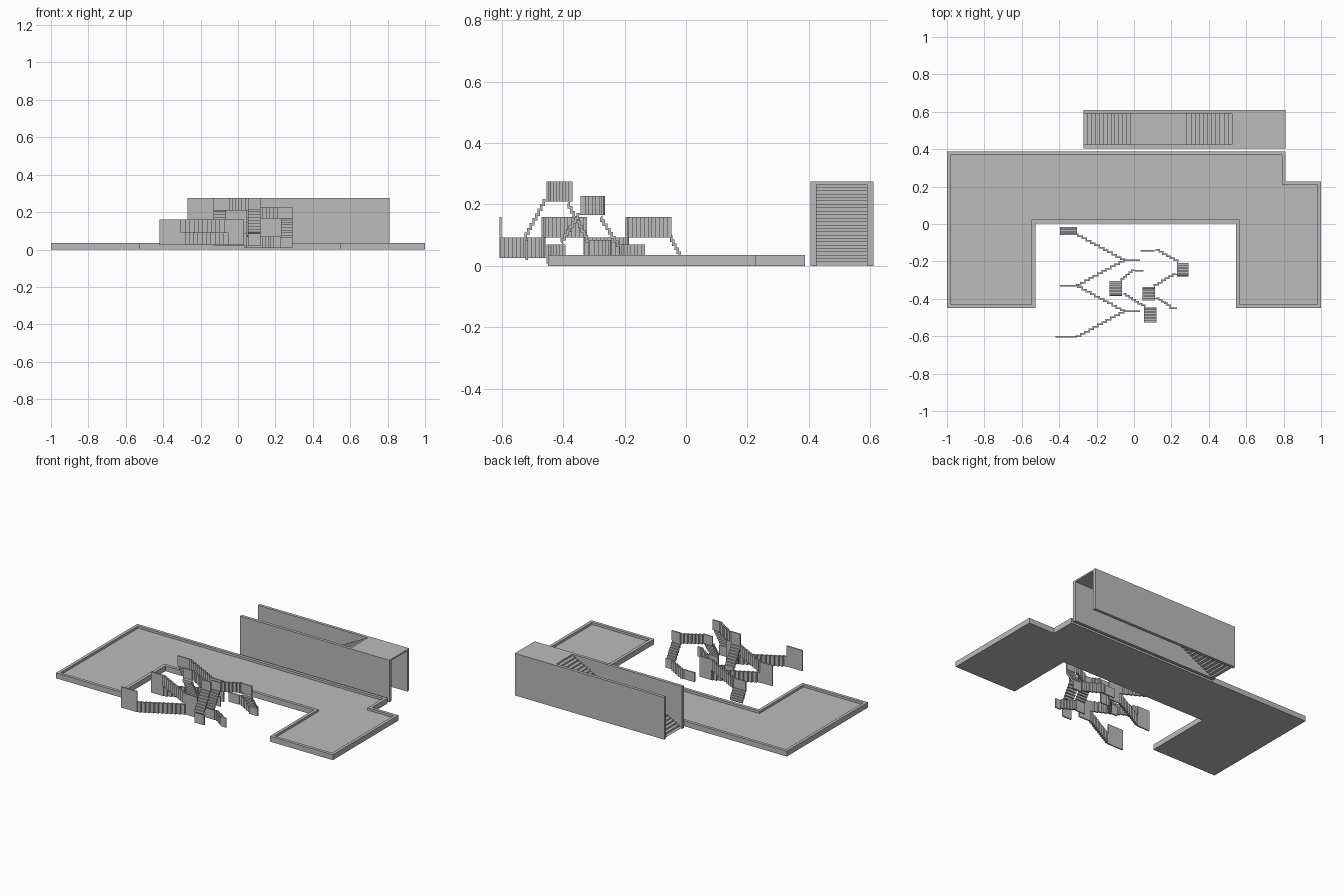
import bpy, bmesh
from mathutils import Vector

cube = bpy.data.objects.get("Cube")
if cube:
    bpy.data.objects.remove(cube, do_unlink=True)

grey = bpy.data.materials.new("plain_grey")
grey.use_nodes = True
COLOUR = (0.5, 0.5, 0.5, 1)
grey.diffuse_color = COLOUR
grey.node_tree.nodes["Principled BSDF"].inputs["Base Color"].default_value = COLOUR

T = 0.008  # thickness of stair ribbons and landings


def finish(name, bm):
    bmesh.ops.recalc_face_normals(bm, faces=bm.faces)
    mesh = bpy.data.meshes.new(name)
    bm.to_mesh(mesh)
    bm.free()
    mesh.materials.append(grey)
    obj = bpy.data.objects.new(name, mesh)
    bpy.context.collection.objects.link(obj)
    return obj


def extrude(name, outline, axis, lo, hi):
    """Prism of a 2D outline along an axis; outline uses the other two axes in order."""
    bm = bmesh.new()
    k = "xyz".index(axis)
    verts = []
    for p in outline:
        co = list(p)
        co.insert(k, lo)
        verts.append(bm.verts.new(co))
    face = bm.faces.new(verts)
    new = bmesh.ops.extrude_face_region(bm, geom=[face])["geom"]
    move = Vector((0, 0, 0))
    move[k] = hi - lo
    bmesh.ops.translate(bm, vec=move, verts=[g for g in new if isinstance(g, bmesh.types.BMVert)])
    return finish(name, bm)


def box(name, x, y, z):
    return extrude(name, [(x[0], y[0]), (x[1], y[0]), (x[1], y[1]), (x[0], y[1])], "z", *z)


def steps(a, b, n):
    """Stepped line from a to b, tread first and riser second."""
    du, dv = (b[0] - a[0]) / n, (b[1] - a[1]) / n
    pts = [a]
    for i in range(n):
        pts.append((a[0] + du * (i + 1), a[1] + dv * i))
        pts.append((a[0] + du * (i + 1), a[1] + dv * (i + 1)))
    return pts


def ribbon(name, pts, axis, lo, hi, side=1):
    """Thin stepped band following pts, extruded along an axis."""
    su = T * side * (1 if pts[-1][0] > pts[0][0] else -1)
    sv = T * side * (1 if pts[-1][1] > pts[0][1] else -1)
    back = [(u + su, v - sv) for u, v in reversed(pts)]
    return extrude(name, pts + back, axis, lo, hi)


def panel(name, x, y, z):
    """Upright landing plate facing front."""
    return box(name, x, (y - T / 2, y + T / 2), z)


# Platform with a raised rim
outline = [(-1, -0.45), (-0.527, -0.45), (-0.527, 0.003), (0.545, 0.003), (0.545, -0.45),
           (1, -0.45), (1, 0.228), (0.81, 0.228), (0.81, 0.388), (-1, 0.388)]
platform = extrude("platform", outline, "z", 0, 0.035)
bm = bmesh.new()
bm.from_mesh(platform.data)
top = max(bm.faces, key=lambda f: f.calc_center_median().z)
bmesh.ops.inset_region(bm, faces=[top], thickness=0.02, use_even_offset=True)
floor = bmesh.ops.extrude_discrete_faces(bm, faces=[top])["faces"][0]
bmesh.ops.translate(bm, vec=(0, 0, -0.015), verts=floor.verts)
bm.to_mesh(platform.data)
bm.free()

# Corridor: two walls, a two-flight stair between them and a roof at the top
box("corridor_front_wall", (-0.27, 0.81), (0.405, 0.425), (0, 0.275))
box("corridor_back_wall", (-0.27, 0.81), (0.59, 0.61), (0, 0.275))
path = steps((-0.27, 0.01), (-0.02, 0.14), 12) + steps((0.26, 0.14), (0.524, 0.275), 12)
ribbon("corridor_stair", path, "y", 0.425, 0.59)
box("corridor_roof", (0.524, 0.81), (0.425, 0.59), (0.265, 0.275))

# Long zigzag stair lying on its side, with two alternating levels
LOW, HIGH, BOTH = (0.025, 0.092), (0.092, 0.16), (0.025, 0.16)
left_x, right_x = -0.305, -0.052
turns = [-0.604, -0.466, -0.33, -0.193, -0.056]
for i in range(4):
    ends = (left_x, right_x) if i % 2 == 0 else (right_x, left_x)
    level = LOW if i % 2 == 0 else HIGH
    ribbon(f"zigzag_flight_{i + 1}", steps((ends[0], turns[i]), (ends[1], turns[i + 1]), 11),
           "z", *level, side=-1)
panel("zigzag_landing_1", (-0.42, left_x), turns[0], BOTH)
panel("zigzag_landing_2", (right_x, 0.033), turns[1], BOTH)
panel("zigzag_landing_3", (-0.395, left_x), turns[2], BOTH)
panel("zigzag_landing_4", (right_x, 0.033), turns[3], BOTH)
panel("zigzag_landing_5", (-0.395, left_x), turns[4], HIGH)
ribbon("zigzag_end_stair", steps((-0.058, 0.092), (-0.025, 0.025), 5), "x", -0.395, left_x)

# Right arch of sideways flights joined by upright stairs
BASE, CREST = (0.008, 0.07), (0.165, 0.227)
panel("right_arch_start", (0.035, 0.11), -0.142, BASE)
ribbon("right_arch_flight_1", steps((0.11, -0.142), (0.23, -0.21), 6), "z", *BASE)
panel("right_arch_landing_1", (0.23, 0.292), -0.212, BASE)
ribbon("right_arch_climb", steps((-0.212, 0.07), (-0.272, 0.165), 7), "x", 0.23, 0.292)
panel("right_arch_landing_2", (0.23, 0.292), -0.272, CREST)
ribbon("right_arch_flight_2", steps((0.23, -0.272), (0.113, -0.34), 6), "z", *CREST)
panel("right_arch_landing_3", (0.045, 0.113), -0.34, CREST)
ribbon("right_arch_descent", steps((-0.34, 0.165), (-0.4, 0.07), 7), "x", 0.045, 0.113)
panel("right_arch_landing_4", (0.045, 0.113), -0.4, BASE)
ribbon("right_arch_flight_3", steps((0.113, -0.4), (0.19, -0.448), 5), "z", *BASE)
panel("right_arch_end", (0.19, 0.23), -0.45, BASE)

# Middle arch, taller
BASE, CREST = (0.02, 0.085), (0.21, 0.275)
panel("middle_arch_start", (0.005, 0.05), -0.25, BASE)
ribbon("middle_arch_flight_1", steps((0.005, -0.25), (-0.064, -0.31), 5), "z", *BASE)
panel("middle_arch_landing_1", (-0.13, -0.064), -0.31, BASE)
ribbon("middle_arch_climb", steps((-0.31, 0.085), (-0.378, 0.21), 8), "x", -0.13, -0.064)
panel("middle_arch_landing_2", (-0.13, -0.064), -0.378, CREST)
ribbon("middle_arch_flight_2", steps((-0.064, -0.378), (0.053, -0.45), 7), "z", *CREST)
panel("middle_arch_landing_3", (0.053, 0.12), -0.45, CREST)
ribbon("middle_arch_descent", steps((-0.45, 0.21), (-0.518, 0.085), 8), "x", 0.053, 0.12)
panel("middle_arch_end", (0.053, 0.12), -0.518, BASE)
